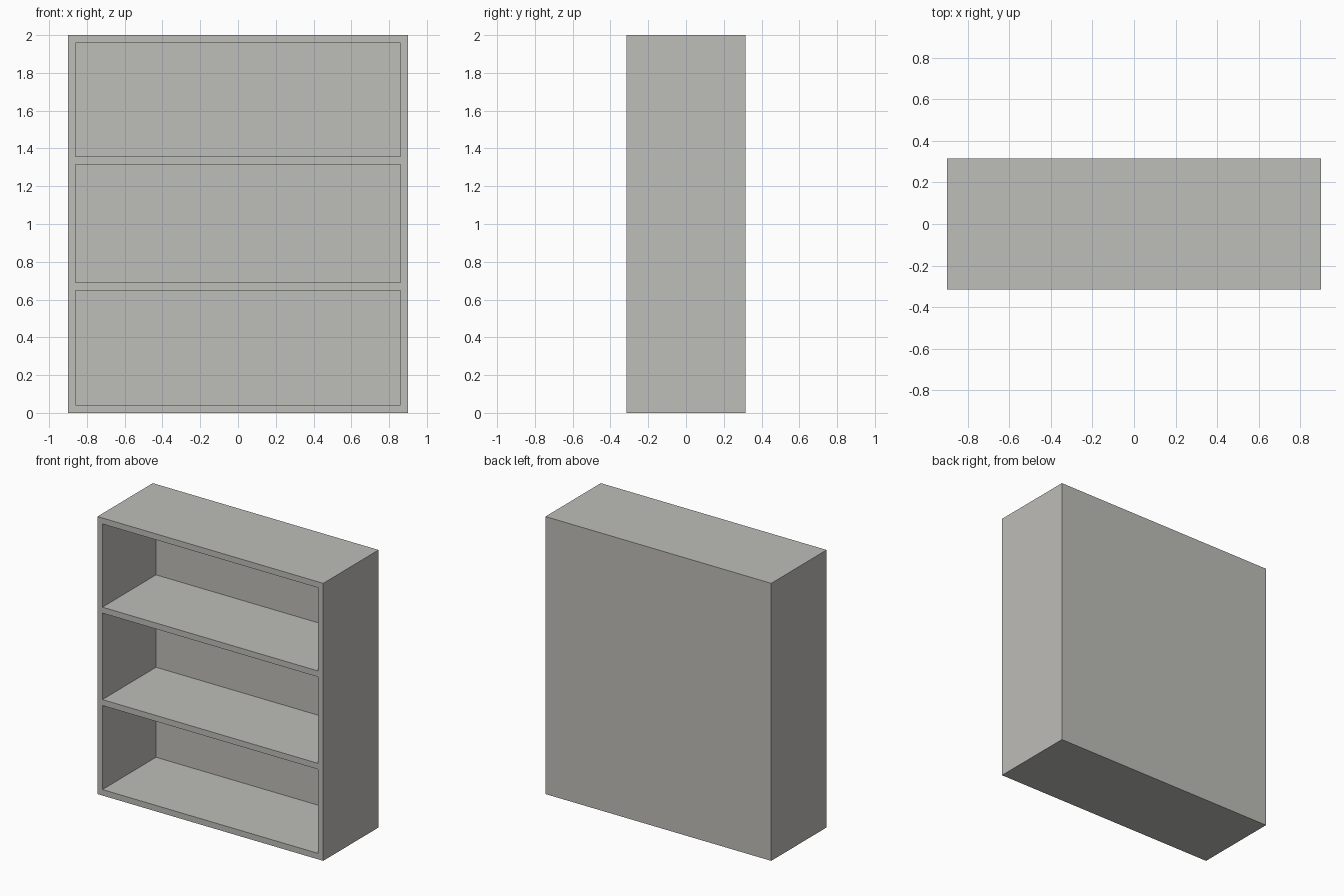
import bpy
import bmesh

if "Cube" in bpy.data.objects:
    bpy.data.objects.remove(bpy.data.objects["Cube"])

W, D, H = 0.90, 0.315, 2.0      # half width, half depth, height
SIDE, BOARD, BACK = 0.04, 0.043, 0.02

grey = bpy.data.materials.new("warm_grey")
grey.diffuse_color = (0.515, 0.509, 0.485, 1)
grey.use_nodes = True
grey.node_tree.nodes["Principled BSDF"].inputs["Base Color"].default_value = grey.diffuse_color


def panel(name, x0, x1, y0, y1, z0, z1):
    """Axis-aligned board between two corners."""
    bm = bmesh.new()
    bmesh.ops.create_cube(bm, size=1)
    for v in bm.verts:
        v.co.x = x1 if v.co.x > 0 else x0
        v.co.y = y1 if v.co.y > 0 else y0
        v.co.z = z1 if v.co.z > 0 else z0
    mesh = bpy.data.meshes.new(name)
    bm.to_mesh(mesh)
    bm.free()
    mesh.materials.append(grey)
    obj = bpy.data.objects.new(name, mesh)
    bpy.context.collection.objects.link(obj)
    return obj


# Upright sides, full height
panel("left_side", -W, -W + SIDE, -D, D, 0, H)
panel("right_side", W - SIDE, W, -D, D, 0, H)

# Back panel closing the case
inner = W - SIDE
panel("back_panel", -inner, inner, D - BACK, D, 0, H)

# Bottom, two shelves and top, all flush with the front
boards = {"bottom_board": BOARD / 2, "lower_shelf": 0.67,
          "upper_shelf": 1.336, "top_board": H - BOARD / 2}
for name, z in boards.items():
    panel(name, -inner, inner, -D, D - BACK, z - BOARD / 2, z + BOARD / 2)
